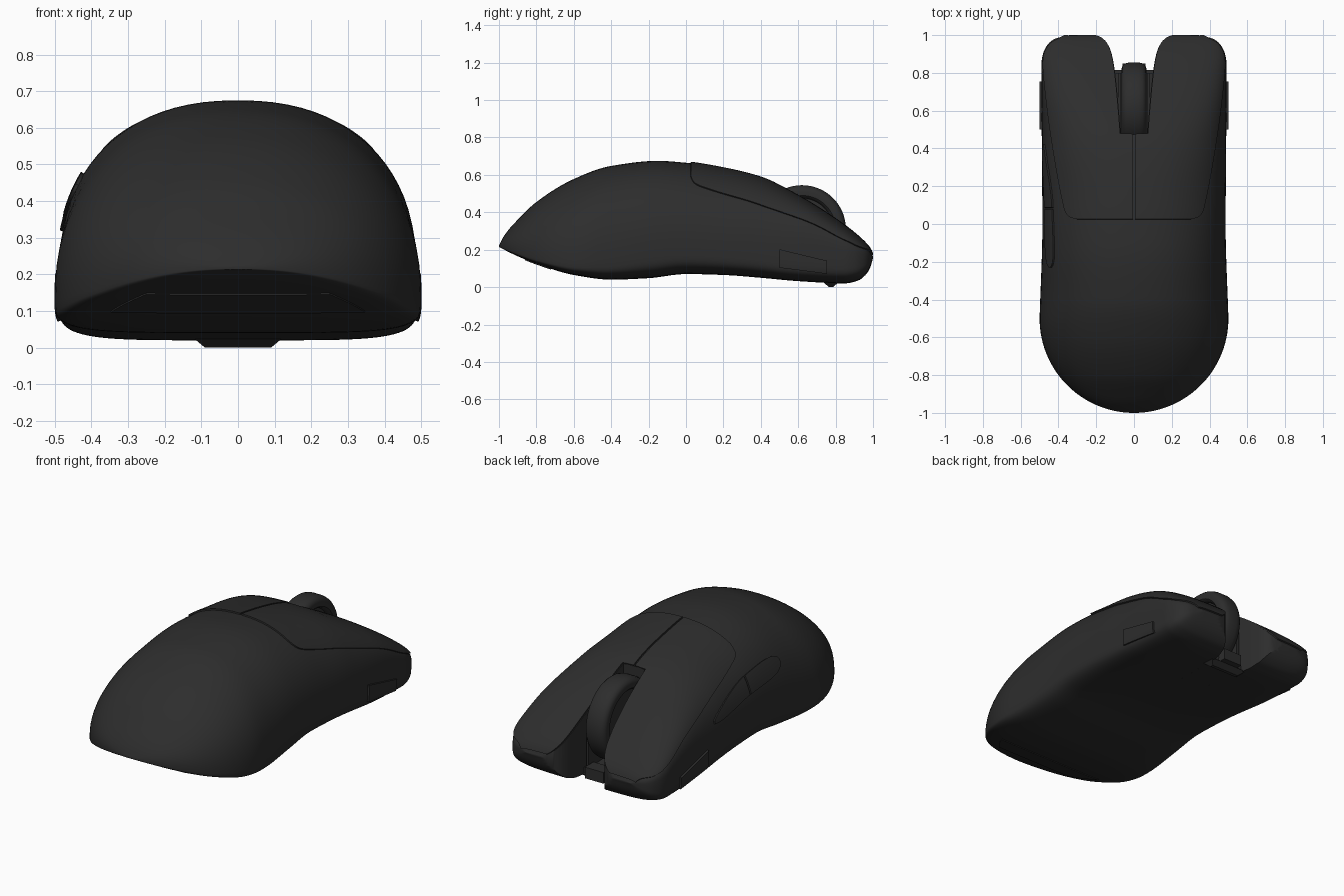
import bpy, bmesh, math

if "Cube" in bpy.data.objects:
    bpy.data.objects.remove(bpy.data.objects["Cube"])

black = bpy.data.materials.new("matte_black")
black.diffuse_color = (0.026, 0.026, 0.026, 1)
black.use_nodes = True
black.node_tree.nodes["Principled BSDF"].inputs["Base Color"].default_value = black.diffuse_color


def curve(*pts):
    """Smooth monotone interpolation through (position, value) points."""
    xs, vs = zip(*pts)
    d = [(vs[i + 1] - vs[i]) / (xs[i + 1] - xs[i]) for i in range(len(xs) - 1)]
    m = [d[0]] + [2 * a * b / (a + b) if a * b > 0 else 0 for a, b in zip(d, d[1:])] + [d[-1]]

    def f(x):
        x = min(max(x, xs[0]), xs[-1])
        i = max(k for k in range(len(d)) if xs[k] <= x)
        h = xs[i + 1] - xs[i]
        t = (x - xs[i]) / h
        return ((1 + 2 * t) * (1 - t) ** 2 * vs[i] + t * (1 - t) ** 2 * h * m[i]
                + t * t * (3 - 2 * t) * vs[i + 1] + t * t * (t - 1) * h * m[i + 1])
    return f


# Shell profiles along y
z_top = curve((-1, .222), (-.98, .262), (-.95, .305), (-.9, .36), (-.8, .455), (-.6, .578), (-.4, .648),
              (-.15, .675), (0, .665), (.2, .633), (.4, .583), (.6, .485), (.8, .36), (.9, .285),
              (.95, .24), (.98, .205), (1, .163))
z_bottom = curve((-1, .214), (-.9, .165), (-.8, .125), (-.6, .065), (-.4, .04), (-.2, .048), (0, .07),
                 (.2, .065), (.4, .05), (.6, .032), (.85, .02), (.92, .035), (.96, .065), (.985, .105), (1, .155))
z_wide = curve((-1, .218), (-.9, .185), (-.8, .155), (-.6, .13), (-.4, .15), (-.15, .205), (0, .22), (.3, .2),
               (.6, .155), (.9, .15), (1, .159))
w_main = curve((-.5, .5), (0, .485), (.4, .488), (.85, .49), (.9, .482), (.95, .457), (.98, .42), (1, .34))
power = curve((-1, 2.15), (-.4, 2.25), (.1, 2.3), (.4, 2.6), (.8, 4), (1, 4))
notch = curve((.47, .07), (.6, .08), (.8, .1), (.9, .118), (.95, .138), (.98, .168), (1, .225), (1.05, .38))
LOW = 5


def width(y):
    return math.sqrt(max(.25 - (y + .5) ** 2, 0)) if y < -.5 else w_main(y)


def on_top(x, y):
    p, r = power(y), min(abs(x) / width(y), 1)
    return (x, y, z_wide(y) + (z_top(y) - z_wide(y)) * (1 - r ** p) ** (1 / p))


def on_bottom(x, y):
    r = min(abs(x) / width(y), 1)
    return (x, y, z_wide(y) - (z_wide(y) - z_bottom(y)) * (1 - r ** LOW) ** (1 / LOW))


def on_side(side, y, z):
    zw = z_wide(y)
    p, h = (power(y), z_top(y) - zw) if z > zw else (LOW, zw - z_bottom(y))
    r = min(abs(z - zw) / h, 1)
    return (side * width(y) * (1 - r ** p) ** (1 / p), y, z)


def finish(name, verts, faces, solid=0, cutter=None, angle=35):
    me = bpy.data.meshes.new(name)
    me.from_pydata(verts, [], faces)
    bm = bmesh.new()
    bm.from_mesh(me)
    bmesh.ops.recalc_face_normals(bm, faces=bm.faces)
    bm.to_mesh(me)
    bm.free()
    me.materials.append(black)
    ob = bpy.data.objects.new(name, me)
    bpy.context.collection.objects.link(ob)
    bpy.ops.object.select_all(action='DESELECT')
    bpy.context.view_layer.objects.active = ob
    ob.select_set(True)
    if solid:
        mod = ob.modifiers.new("thickness", 'SOLIDIFY')
        mod.thickness, mod.offset = solid, 0
        bpy.ops.object.modifier_apply(modifier=mod.name)
    if cutter:
        mod = ob.modifiers.new("cut", 'BOOLEAN')
        mod.object, mod.operation, mod.solver = cutter, 'DIFFERENCE', 'EXACT'
        bpy.ops.object.modifier_apply(modifier=mod.name)
    bpy.ops.object.shade_smooth_by_angle(angle=math.radians(angle))
    return ob


def quads(rows, cols, wrap=False):
    n = cols if wrap else cols - 1
    return [(i * cols + j, i * cols + (j + 1) % cols, (i + 1) * cols + (j + 1) % cols, (i + 1) * cols + j)
            for i in range(rows - 1) for j in range(n)]


def patch(name, ys, lo, hi, place, solid, cols=20):
    """Raised plate following the shell between two edge curves."""
    verts = [place(lo(y) + (hi(y) - lo(y)) * math.sin(j / (cols - 1) * math.pi / 2), y)
             for y in ys for j in range(cols)]
    return finish(name, verts, quads(len(ys), cols), solid)


def span(a, b, n):
    """Values from a to b, packed closer at both ends."""
    return [a + (b - a) * (1 - math.cos(math.pi * i / (n - 1))) / 2 for i in range(n)]


def prism(name, base, top, z0, z1):
    n = len(base)
    verts = [(x, y, z0) for x, y in base] + [(x, y, z1) for x, y in top]
    return finish(name, verts, quads(2, n, True) + [tuple(range(n)), tuple(range(n, 2 * n))])


def box(name, x0, x1, y0, y1, z0, z1, taper=0):
    b = [(x0, y0), (x1, y0), (x1, y1), (x0, y1)]
    s = [(x0 + taper, y0 + taper), (x1 - taper, y0 + taper), (x1 - taper, y1 - taper), (x0 + taper, y1 - taper)]
    return prism(name, s, b, z0, z1)


# Slot between the two front lobes
edge = [(notch(y), y) for y in [.475 + .575 * i / 40 for i in range(41)]]
outline = edge + [(-x, y) for x, y in reversed(edge)]
slot = prism("slot_cutter", outline, outline, -.2, 1)
slot.hide_render = True
slot.hide_set(True)

# Main shell lofted from tail to nose
ROWS, COLS = 100, 80
verts = []
for y in span(-.9998, 1, ROWS):
    for j in range(COLS):
        a = 2 * math.pi * j / COLS
        c, s = math.cos(a), math.sin(a)
        p = power(y) if s >= 0 else LOW
        h = z_top(y) - z_wide(y) if s >= 0 else z_wide(y) - z_bottom(y)
        verts.append((width(y) * math.copysign(abs(c) ** (2 / p), c), y,
                      z_wide(y) + h * math.copysign(abs(s) ** (2 / p), s)))
caps = [tuple(range(COLS)), tuple(range((ROWS - 1) * COLS, ROWS * COLS))]
finish("shell", verts, quads(ROWS, COLS, True) + caps, cutter=slot)

# Main click buttons
outer = curve((.025, .3), (.031, .325), (.045, .348), (.065, .36), (.1, .37), (.4, .425), (.7, .465),
              (.85, .477), (.9, .471), (.95, .443), (.992, .37))
inner = lambda y: .005 if y < .475 else notch(y) + .003
rows = span(.025, .474, 26) + span(.477, .992, 34)
for side, label in ((-1, "left"), (1, "right")):
    patch(label + "_click_button", rows, inner, outer, lambda x, y, s=side: on_top(s * x, y), .016, 28)

# Thumb buttons, tapering at both ends
mid = curve((-.23, .435), (.08, .41), (.42, .33))
half = curve((-.23, .008), (-.215, .026), (-.17, .043), (-.08, .05), (.08, .048), (.25, .04), (.38, .022), (.42, .008))
for name, a, b in (("rear_thumb_button", -.23, .076), ("front_thumb_button", .086, .42)):
    patch(name, span(a, b, 20), lambda y: mid(y) - half(y), lambda y: mid(y) + half(y),
          lambda z, y: on_side(-1, y, z), .018, 10)

# Side grip pads near the nose
for side, label in ((-1, "left"), (1, "right")):
    patch(label + "_side_pad", span(.5, .755, 12), lambda y: .105 - .12 * (y - .5),
          lambda y: .202 - .24 * (y - .5), lambda z, y, s=side: on_side(s, y, z), .022, 10)

# Scroll wheel: tyre with recessed hub, turned about the x axis
prof = [(-.035, .001), (-.035, .165), (-.056, .17), (-.065, .18), (-.065, .205), (-.06, .219), (-.046, .23), (-.025, .235)]
prof += [(-x, r) for x, r in reversed(prof)]
SEG = 64
verts = [(x, .62 + r * math.cos(2 * math.pi * i / SEG), .31 + r * math.sin(2 * math.pi * i / SEG))
         for x, r in prof for i in range(SEG)]
finish("scroll_wheel", verts, quads(len(prof), SEG, True)
       + [tuple(range(SEG)), tuple(range((len(prof) - 1) * SEG, len(prof) * SEG))])

# Wheel cradle, its floor following the underside
patch("slot_floor", span(.46, .8, 8), lambda y: -notch(y) - .01, lambda y: notch(y) + .01,
      lambda x, y: (x, y, z_bottom(y) + .02), .04, 6)
for side, label in ((-1, "left"), (1, "right")):
    x0, x1 = sorted((side * .07, side * .085))
    box(label + "_wheel_bracket", x0, x1, .46, .8, .06, .3)
box("wheel_holder", -.06, .06, .77, .85, .025, .09)
box("sensor_bump", -.12, .12, .735, .815, 0, .025, .03)

# Rear glide foot on the underside
foot = lambda y: .8 * width(y - .03)
patch("rear_glide", span(-.86, -.72, 10), lambda y: -foot(y), lambda y: foot(y), on_bottom, .008, 24)
